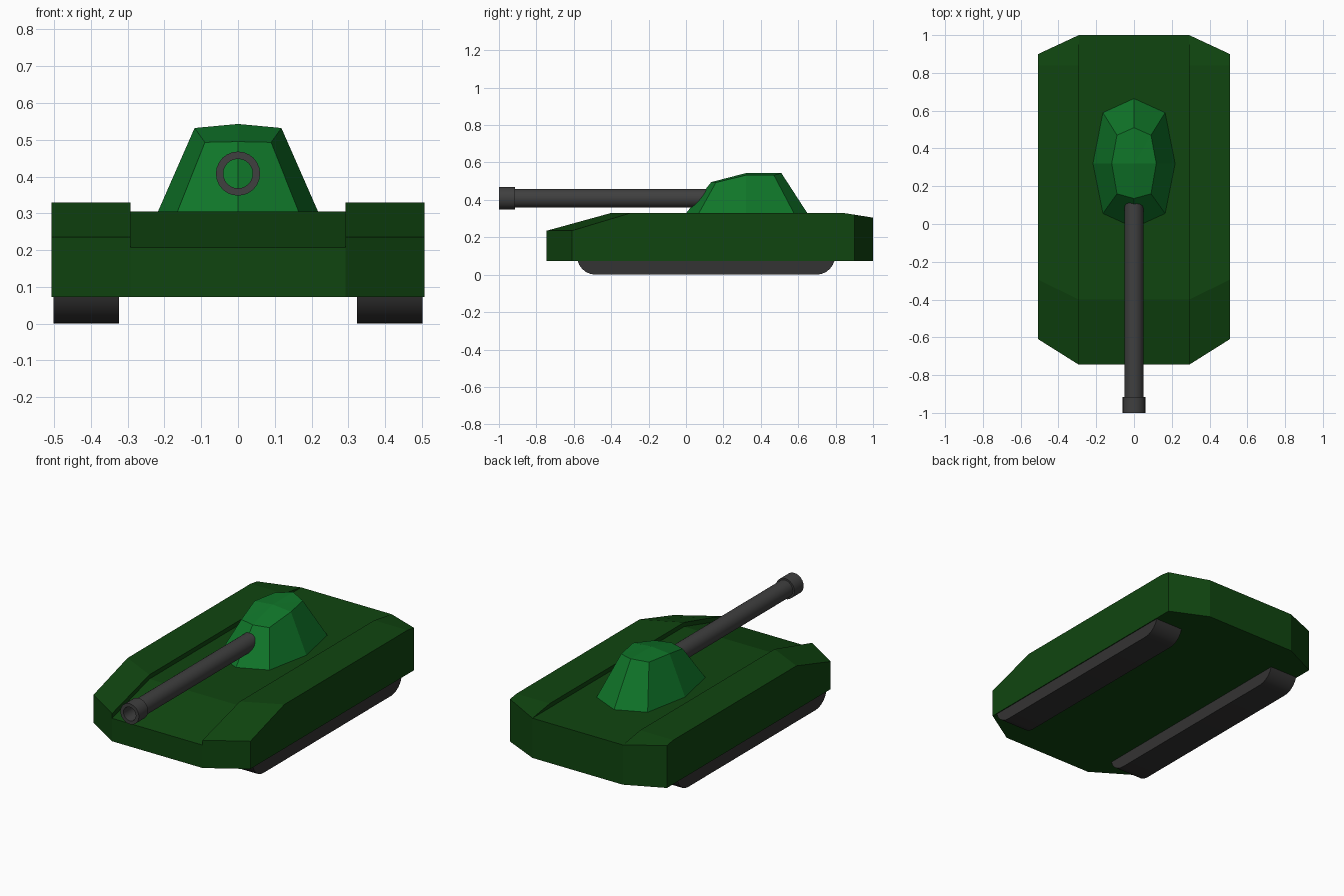
import bpy, bmesh, math

cube = bpy.data.objects.get("Cube")
if cube:
    bpy.data.objects.remove(cube, do_unlink=True)


def make_material(name, rgb):
    mat = bpy.data.materials.new(name)
    mat.use_nodes = True
    mat.diffuse_color = (*rgb, 1)
    bsdf = mat.node_tree.nodes["Principled BSDF"]
    bsdf.inputs["Base Color"].default_value = (*rgb, 1)
    bsdf.inputs["Roughness"].default_value = 0.8
    return mat


hull_green = make_material("dark green", (0.005, 0.06, 0.005))
turret_green = make_material("bright green", (0.005, 0.18, 0.022))
gun_grey = make_material("gun grey", (0.05, 0.05, 0.05))
track_grey = make_material("track charcoal", (0.034, 0.033, 0.033))


def loft(name, rings, mat, cap=True, closed=False, smooth=False):
    """Skin a series of point rings, optionally capped or joined end to start."""
    bm = bmesh.new()
    rows = [[bm.verts.new(p) for p in ring] for ring in rings]
    n = len(rows[0])
    pairs = list(zip(rows, rows[1:])) + ([(rows[-1], rows[0])] if closed else [])
    for a, b in pairs:
        for i in range(n):
            j = (i + 1) % n
            bm.faces.new((a[i], a[j], b[j], b[i]))
    if cap:
        bm.faces.new(rows[0])
        bm.faces.new(rows[-1])
    bmesh.ops.remove_doubles(bm, verts=bm.verts, dist=0.0005)
    bmesh.ops.recalc_face_normals(bm, faces=bm.faces)
    mesh = bpy.data.meshes.new(name)
    bm.to_mesh(mesh)
    bm.free()
    mesh.materials.append(mat)
    obj = bpy.data.objects.new(name, mesh)
    bpy.context.collection.objects.link(obj)
    if smooth:
        bpy.ops.object.select_all(action="DESELECT")
        obj.select_set(True)
        bpy.context.view_layer.objects.active = obj
        bpy.ops.object.shade_smooth_by_angle(angle=math.radians(40))
    return obj


# Hull: side profiles lofted across the width, with a sunken centre deck
FLOOR, DECK, SIDE_TOP = 0.073, 0.305, 0.33
outer = [(-0.61, FLOOR), (-0.61, 0.235), (-0.295, SIDE_TOP),
         (0.84, SIDE_TOP), (0.9, 0.321), (0.9, FLOOR)]
inner = [(-0.745, FLOOR), (-0.745, 0.235), (-0.4, SIDE_TOP),
         (0.84, SIDE_TOP), (1.0, DECK), (1.0, FLOOR)]
deck = [(-0.745, FLOOR), (-0.745, 0.207), (-0.4, DECK),
        (0.84, DECK), (1.0, DECK), (1.0, FLOOR)]
stations = [(-0.507, outer), (-0.292, inner), (-0.292, deck),
            (0.292, deck), (0.292, inner), (0.507, outer)]
loft("hull", [[(x, y, z) for y, z in prof] for x, prof in stations], hull_green)

# Tracks: rounded strips under each side
R, STEPS = 0.1, 12
track_path = []
for centre, start in ((0.697, -90), (-0.483, 90)):
    for k in range(STEPS + 1):
        a = math.radians(start + 180 * k / STEPS)
        track_path.append((centre + R * math.cos(a), R + R * math.sin(a)))
for side, s in (("left", 1), ("right", -1)):
    loft(side + "_track", [[(s * x, y, z) for y, z in track_path]
                           for x in (0.323, 0.502)], track_grey, smooth=True)


# Turret: faceted octagon tapering to a shallow ridged roof
def mirrored_ring(half):
    return half + [(-x, y, z) for x, y, z in half[-2:0:-1]]


base = mirrored_ring([(0, -0.02, 0.304), (0.165, 0.055, 0.304), (0.218, 0.32, 0.304),
                      (0.165, 0.59, 0.304), (0, 0.665, 0.304)])
rim = mirrored_ring([(0, 0.135, 0.495), (0.09, 0.16, 0.493), (0.118, 0.32, 0.532),
                     (0.09, 0.47, 0.532), (0, 0.51, 0.543)])
peak = [(0, 0.32, 0.543)] * len(rim)
loft("turret", [base, rim, peak], turret_green, cap=False)

# Gun: hollow turned barrel with a thicker muzzle collar
SIDES, AXIS = 24, 0.408
profile = [(0.04, -1.0), (0.06, -1.0), (0.06, -0.915), (0.05, -0.915),
           (0.05, 0.2), (0.04, 0.2)]
gun_rings = []
for r, y in profile:
    angles = [math.tau * k / SIDES for k in range(SIDES)]
    gun_rings.append([(r * math.cos(a), y, AXIS + r * math.sin(a)) for a in angles])
loft("gun_barrel", gun_rings, gun_grey, cap=False, closed=True, smooth=True)
